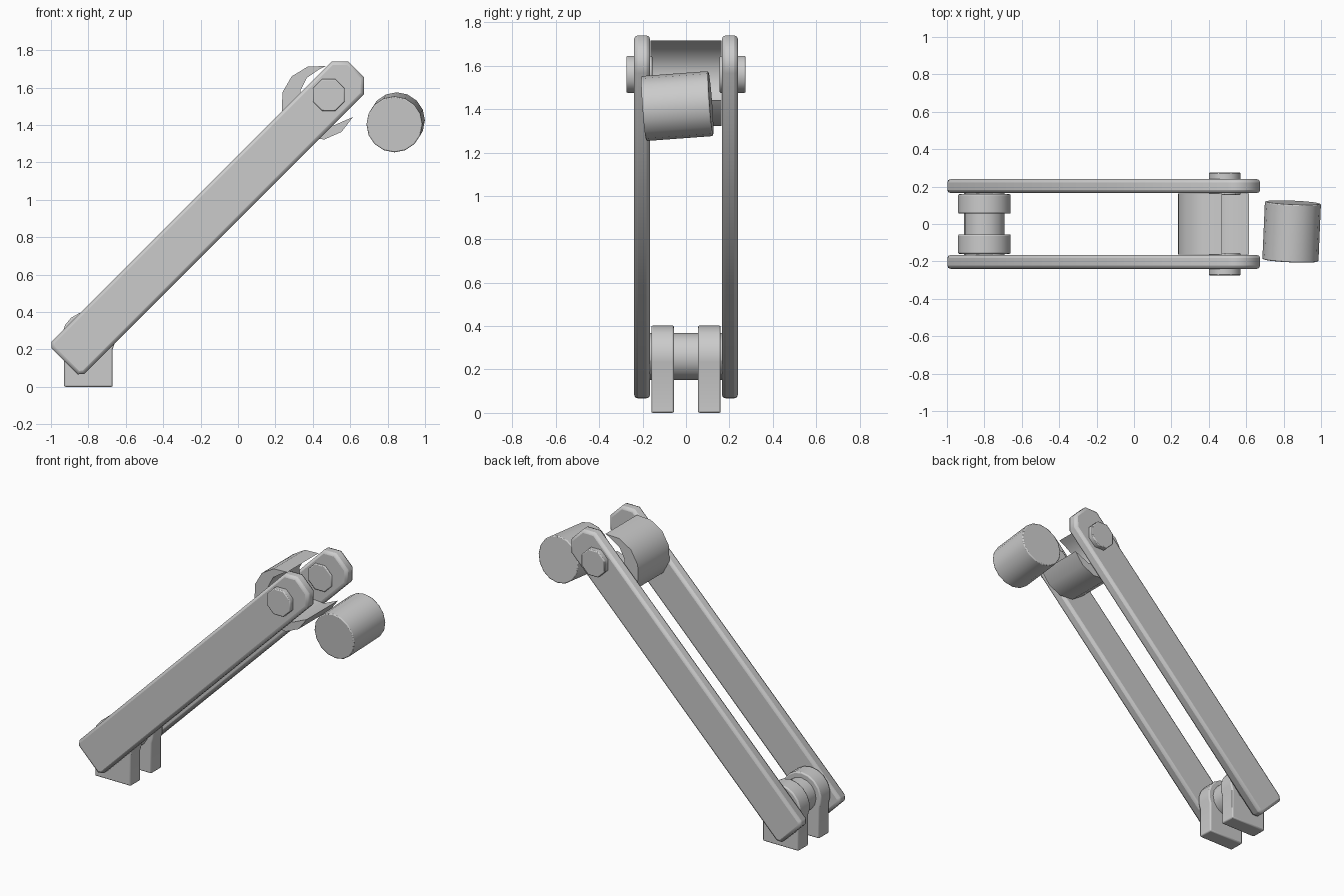
import bpy, bmesh, math
from math import sin, cos, radians, sqrt

if "Cube" in bpy.data.objects:
    bpy.data.objects.remove(bpy.data.objects["Cube"])


def prism(name, profile, y0, y1, bevel=0.0, smooth=40):
    """Extrude an XZ profile from y0 to y1."""
    bm = bmesh.new()
    face = bm.faces.new([bm.verts.new((x, y0, z)) for x, z in profile])
    ext = bmesh.ops.extrude_face_region(bm, geom=[face])
    verts = [v for v in ext["geom"] if isinstance(v, bmesh.types.BMVert)]
    bmesh.ops.translate(bm, verts=verts, vec=(0, y1 - y0, 0))
    bmesh.ops.recalc_face_normals(bm, faces=bm.faces)
    mesh = bpy.data.meshes.new(name)
    bm.to_mesh(mesh)
    bm.free()
    ob = bpy.data.objects.new(name, mesh)
    bpy.context.collection.objects.link(ob)
    if bevel:
        mod = ob.modifiers.new("soft_edges", "BEVEL")
        mod.width = bevel
        mod.segments = 2
        mod.limit_method = "ANGLE"
        mod.angle_limit = radians(65)
    bpy.ops.object.select_all(action="DESELECT")
    ob.select_set(True)
    bpy.context.view_layer.objects.active = ob
    bpy.ops.object.shade_smooth_by_angle(angle=radians(smooth))
    return ob


def arc(cx, cz, r, a0, a1, n):
    """n + 1 points along an arc, angles in degrees."""
    return [(cx + r * cos(radians(a0 + (a1 - a0) * i / n)),
             cz + r * sin(radians(a0 + (a1 - a0) * i / n))) for i in range(n + 1)]


def disc(cx, cz, r, n, turn=0):
    return arc(cx, cz, r, turn, turn + 360, n)[:-1]


# Slanted arm outline: s runs along the arm, t across it
arm_st = [(-1.312, 0.1), (-1.312, -0.1), (-1.285, -0.123), (0.83, -0.123),
          (0.894, -0.06), (0.894, 0.06), (0.83, 0.123), (-1.285, 0.123)]
arm_profile = [((s - t) / sqrt(2), 1.065 + (s + t) / sqrt(2)) for s, t in arm_st]

# Base bracket outline: upright with a rounded head
bracket_profile = [(-0.93, 0), (-0.67, 0), (-0.67, 0.2)] + \
    arc(-0.8, 0.26, 0.143, -10, 190, 10) + [(-0.93, 0.2)]

for side, label in ((-1, "front"), (1, "back")):
    prism(label + "_arm", arm_profile, side * 0.165, side * 0.24, 0.018, 50)
    prism(label + "_pivot_pin", disc(0.485, 1.56, 0.092, 8, 22.5),
          side * 0.155, side * 0.275, 0.006, 50)
    prism(label + "_base_bracket", bracket_profile, side * 0.055, side * 0.16, 0.008)

# Axle through the base brackets
prism("base_axle", disc(-0.8, 0.26, 0.108, 16), -0.175, 0.175)

# Crescent cradle between the arm tops
cradle = arc(0.43, 1.52, 0.2, 78, 337, 9) + arc(0.485, 1.55, 0.155, 308, 110, 7)
prism("cradle", cradle, -0.163, 0.163)

# Loose drum beside the cradle, slightly tilted
drum = prism("drum", disc(0, 0, 0.15, 16), -0.155, 0.155, 0.006)
drum.location = (0.843, -0.04, 1.414)
drum.rotation_euler = (radians(4.2), 0, radians(-2.5))
